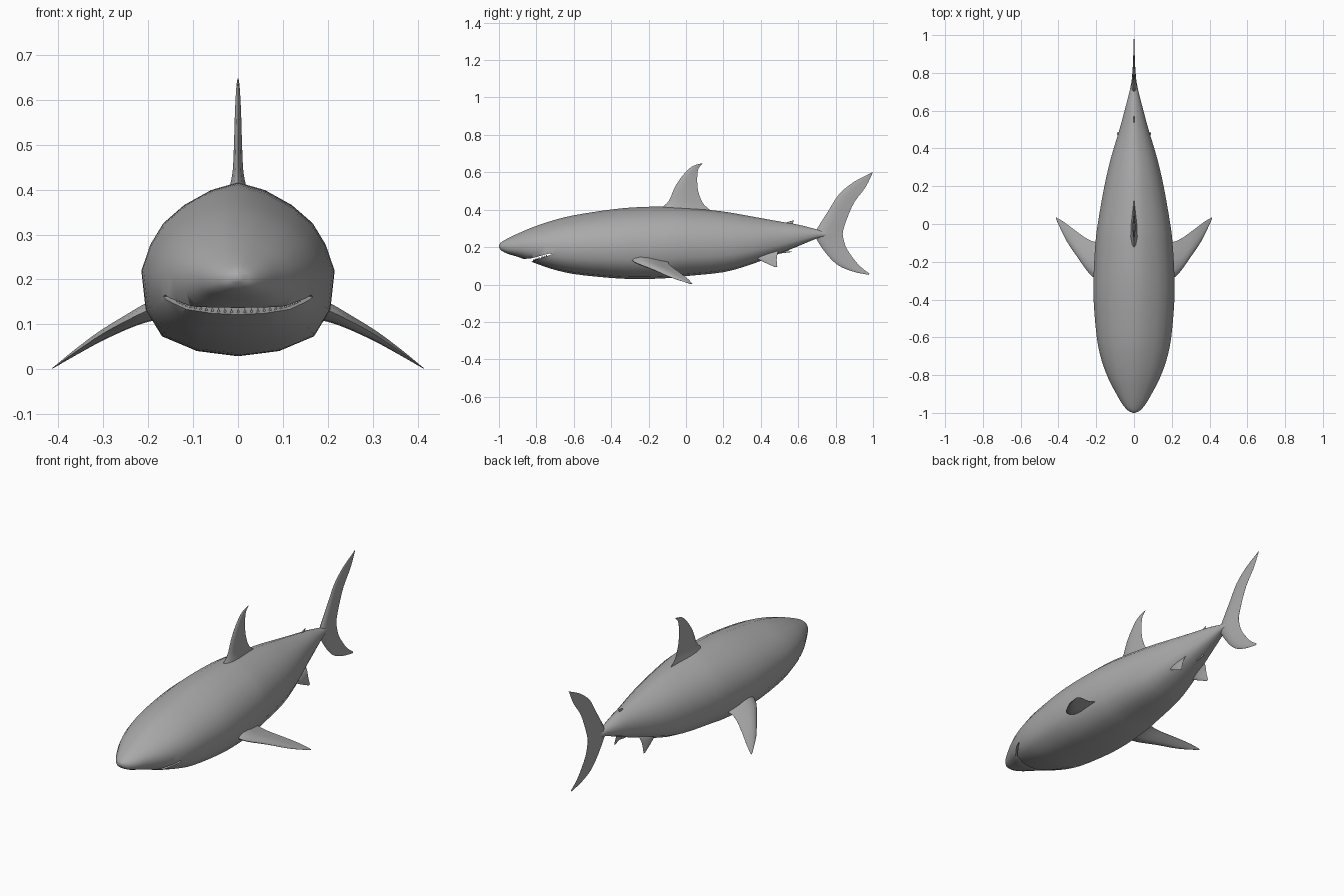
import bpy, bmesh, math
from mathutils import Vector

if "Cube" in bpy.data.objects:
    bpy.data.objects.remove(bpy.data.objects["Cube"])

grey = bpy.data.materials.new("skin grey")
grey.diffuse_color = (0.40, 0.40, 0.40, 1)
grey.use_nodes = True
grey.node_tree.nodes["Principled BSDF"].inputs["Base Color"].default_value = grey.diffuse_color


def spline(rows, steps):
    """Catmull-Rom through rows of numbers."""
    out = []
    rows = [Vector(r) for r in rows]
    for i in range(len(rows) - 1):
        p0, p1, p2, p3 = (rows[max(i - 1, 0)], rows[i], rows[i + 1], rows[min(i + 2, len(rows) - 1)])
        for k in range(steps):
            t = k / steps
            out.append(0.5 * (2 * p1 + (p2 - p0) * t + (2 * p0 - 5 * p1 + 4 * p2 - p3) * t * t
                              + (3 * p1 - p0 - 3 * p2 + p3) * t ** 3))
    return out + [rows[-1]]


def finish(bm, name):
    bmesh.ops.recalc_face_normals(bm, faces=bm.faces)
    me = bpy.data.meshes.new(name)
    bm.to_mesh(me)
    bm.free()
    me.materials.append(grey)
    ob = bpy.data.objects.new(name, me)
    bpy.context.collection.objects.link(ob)
    return ob


def smooth(ob, angle=50):
    bpy.ops.object.select_all(action='DESELECT')
    ob.select_set(True)
    bpy.context.view_layer.objects.active = ob
    bpy.ops.object.shade_smooth_by_angle(angle=math.radians(angle))


def loft(name, rings):
    bm = bmesh.new()
    vs = [[bm.verts.new(p) for p in r] for r in rings]
    n = len(rings[0])
    for a, b in zip(vs, vs[1:]):
        for i in range(n):
            bm.faces.new((a[i], a[(i + 1) % n], b[(i + 1) % n], b[i]))
    bm.faces.new(vs[0])
    bm.faces.new(vs[-1])
    return finish(bm, name)


# leaf-shaped section: chord position, thickness
LEAF = [(0, 0), (.06, .5), (.22, .95), (.45, .9), (.75, .4), (1, .03),
        (1, -.03), (.75, -.4), (.45, -.9), (.22, -.95), (.06, -.5)]


def fin(name, stations, normal, steps=3):
    """stations: leading x y z, trailing x y z, half thickness"""
    n = Vector(normal).normalized()
    rings = []
    for s in spline(stations, steps):
        a, b, t = Vector(s[0:3]), Vector(s[3:6]), max(s[6], .0008)
        rings.append([a.lerp(b, c) + n * t * h for c, h in LEAF])
    ob = loft(name, rings)
    smooth(ob)
    return ob


def flat(rows):
    """upright fin stations from y z y z thickness"""
    return [(0, a, b, 0, c, d, t) for a, b, c, d, t in rows]


# body: y, half width, top z, bottom z
stations = [(-1, .006, .213, .198), (-.985, .035, .228, .180), (-.95, .064, .248, .163),
            (-.9, .093, .272, .148), (-.82, .135, .306, .119), (-.72, .172, .34, .084),
            (-.6, .197, .37, .056), (-.4, .214, .401, .035), (-.25, .213, .414, .029),
            (-.1, .204, .416, .034), (0, .192, .411, .045), (.2, .157, .39, .066),
            (.35, .122, .364, .108), (.5, .077, .337, .165), (.6, .05, .32, .205),
            (.7, .024, .295, .246), (.76, .012, .285, .256)]
half = [(0, 1), (.29, .955), (.57, .87), (.78, .77), (.91, .65), (1, .5), (.955, .27),
        (.79, .115), (.43, .03), (0, 0)]
section = half + [(-x, h) for x, h in half[-2:0:-1]]
body = loft("body", [[(w * x, y, lo + (hi - lo) * h) for x, h in section]
                     for y, w, hi, lo in spline(stations, 3)])

# mouth slit
slit = [(-.90, .107), (-.83, .121), (-.715, .162), (-.73, .166), (-.83, .139), (-.90, .135)]
cutter = loft("mouth_cutter", [[(x, y, z) for y, z in slit] for x in (-.3, .3)])
cutter.hide_render = True
mod = body.modifiers.new("mouth", 'BOOLEAN')
mod.object, mod.operation, mod.solver = cutter, 'DIFFERENCE', 'EXACT'
bpy.context.view_layer.objects.active = body
bpy.ops.object.modifier_apply(modifier="mouth")
bpy.data.objects.remove(cutter)
smooth(body)

# teeth along the lower jaw
bm = bmesh.new()
for i in range(25):
    a = math.radians(-72 + 6 * i)
    x, y = .142 * math.sin(a), -.715 - .1 * math.cos(a)
    z = .121 + (y + .83) * .357
    base = [bm.verts.new((x + .005 * math.cos(k * 2.094), y + .005 * math.sin(k * 2.094), z - .003))
            for k in range(3)]
    tip = bm.verts.new((x, y, z + .01))
    for k in range(3):
        bm.faces.new((base[k], base[(k + 1) % 3], tip))
    bm.faces.new(base)
finish(bm, "teeth")

# dorsal fin, second dorsal, anal fin and tail
fin("dorsal_fin", flat([(-.17, .38, .15, .37, .026), (-.125, .415, .125, .402, .018),
                        (-.09, .45, .09, .435, .012), (-.06, .52, .065, .50, .009),
                        (-.02, .58, .06, .57, .007), (.03, .63, .067, .62, .004),
                        (.085, .648, .092, .648, .001)]), (1, 0, 0))
fin("second_dorsal_fin", flat([(.515, .32, .575, .31, .005), (.54, .333, .572, .328, .003),
                               (.572, .342, .577, .341, .001)]), (1, 0, 0))
fin("anal_fin", flat([(.46, .17, .54, .2, .006), (.49, .165, .55, .18, .004),
                      (.56, .173, .568, .175, .001)]), (1, 0, 0))
fin("tail_fin", flat([(.992, .597, 1, .602, .001), (.9, .55, .96, .52, .003),
                      (.82, .485, .90, .44, .006), (.765, .40, .862, .355, .009),
                      (.705, .305, .842, .295, .013), (.69, .27, .838, .27, .015),
                      (.70, .238, .842, .245, .013), (.75, .165, .86, .19, .009),
                      (.81, .105, .91, .12, .006), (.89, .07, .945, .085, .003),
                      (.975, .052, .982, .058, .001)]), (1, 0, 0))

# paired fins on both sides
for s, side in ((1, "left"), (-1, "right")):
    pectoral = [(.13, -.33, .15, .13, -.08, .13, .03), (.19, -.295, .135, .19, -.095, .118, .022),
                (.235, -.265, .115, .24, -.083, .10, .016), (.30, -.175, .08, .31, -.035, .065, .011),
                (.36, -.085, .04, .37, .01, .03, .006), (.41, .02, .004, .414, .036, .002, .001)]
    pelvic = [(.055, .35, .17, .04, .5, .2, .012), (.075, .38, .14, .068, .49, .17, .007),
              (.082, .42, .118, .08, .485, .13, .004), (.088, .475, .093, .088, .488, .094, .001)]
    for name, rows, nrm in (("pectoral_fin", pectoral, (.45 * s, .1, .9)),
                            ("pelvic_fin", pelvic, (.9, 0, .3 * s))):
        fin(side + "_" + name, [(s * r[0], r[1], r[2], s * r[3], r[4], r[5], r[6]) for r in rows], nrm)
